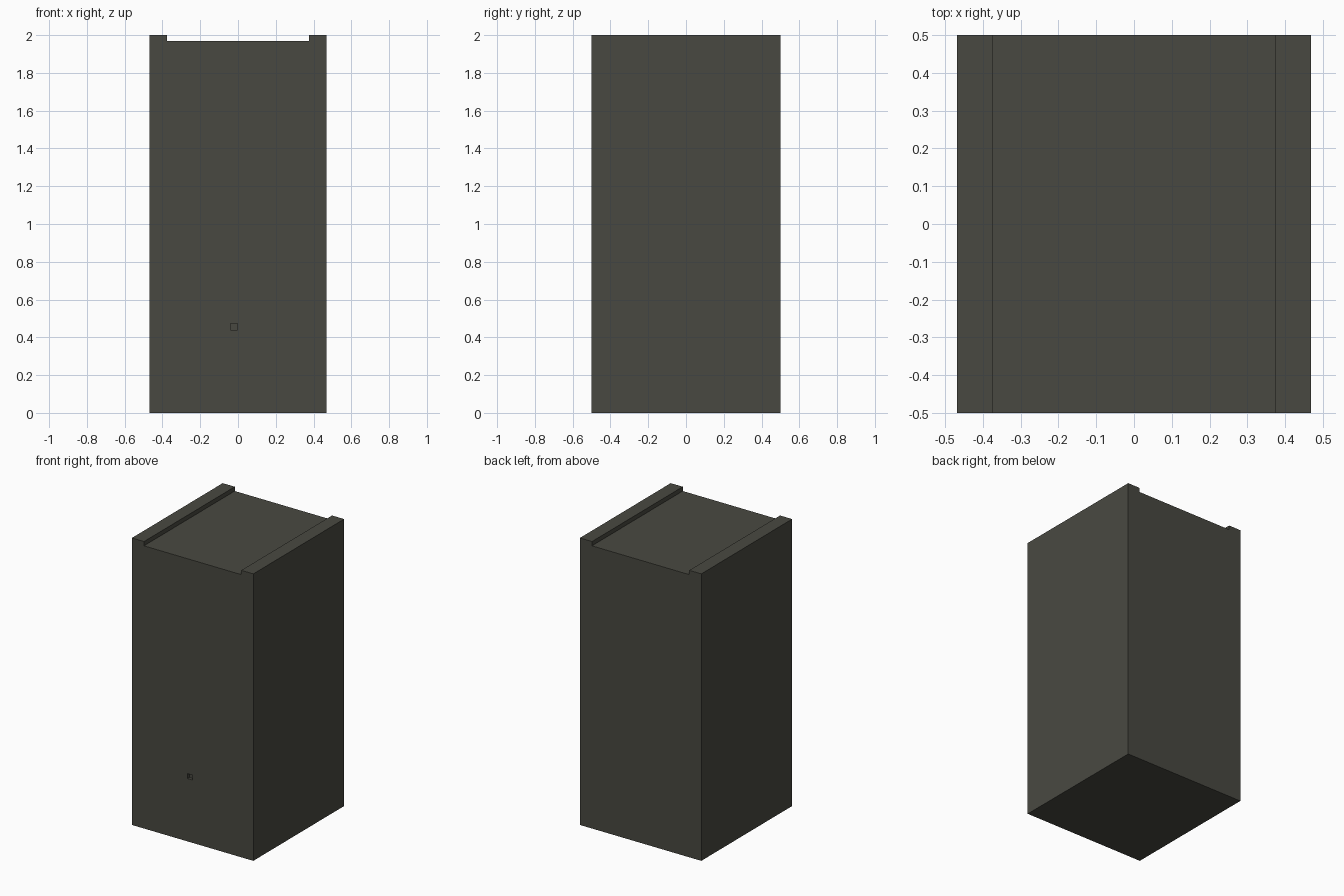
import bpy
import bmesh
from mathutils import Matrix

cube = bpy.data.objects.get("Cube")
if cube:
    bpy.data.objects.remove(cube, do_unlink=True)

# Single dark olive grey material
COLOUR = (0.066, 0.066, 0.053, 1.0)
mat = bpy.data.materials.new("dark_olive_grey")
mat.diffuse_color = COLOUR
mat.use_nodes = True
bsdf = next(n for n in mat.node_tree.nodes if n.type == 'BSDF_PRINCIPLED')
bsdf.inputs["Base Color"].default_value = COLOUR


def add_object(name, bm):
    bmesh.ops.recalc_face_normals(bm, faces=bm.faces)
    mesh = bpy.data.meshes.new(name)
    bm.to_mesh(mesh)
    bm.free()
    mesh.materials.append(mat)
    obj = bpy.data.objects.new(name, mesh)
    bpy.context.collection.objects.link(obj)
    return obj


# Cabinet body: front profile with two raised top rails, extruded to the back
HALF_W, RAIL_X, TOP, DECK = 0.468, 0.375, 2.0, 1.97
half = [(HALF_W, 0), (HALF_W, TOP), (RAIL_X, TOP), (RAIL_X, DECK)]
profile = half + [(-x, z) for x, z in reversed(half)]
bm = bmesh.new()
face = bm.faces.new([bm.verts.new((x, -0.5, z)) for x, z in profile])
out = bmesh.ops.extrude_face_region(bm, geom=[face])
moved = [v for v in out["geom"] if isinstance(v, bmesh.types.BMVert)]
bmesh.ops.translate(bm, verts=moved, vec=(0, 1, 0))
body = add_object("cabinet_body", bm)

# Small rectangular socket cut into the front
bm = bmesh.new()
bmesh.ops.create_cube(bm, size=1, matrix=Matrix.Translation((-0.02, -0.5, 0.455))
                      @ Matrix.Diagonal((0.037, 0.04, 0.034, 1)))
cutter = add_object("socket_cutter", bm)
cutter.hide_render = True
mod = body.modifiers.new("socket", 'BOOLEAN')
mod.operation = 'DIFFERENCE'
mod.solver = 'EXACT'
mod.object = cutter
bpy.context.view_layer.objects.active = body
bpy.ops.object.modifier_apply(modifier=mod.name)
bpy.data.objects.remove(cutter, do_unlink=True)
